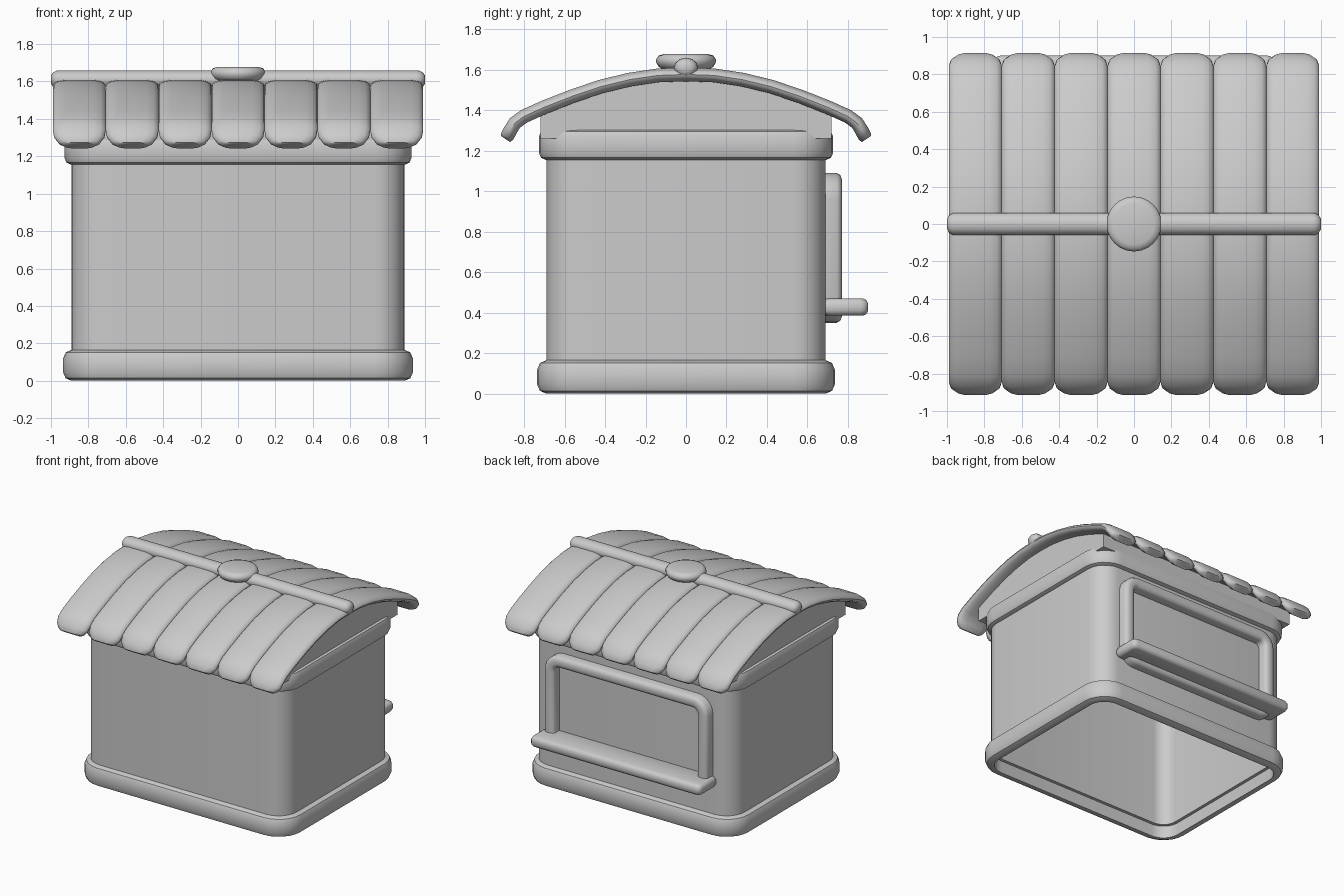
import bpy, bmesh, math
from mathutils import Vector

cube = bpy.data.objects.get("Cube")
if cube:
    bpy.data.objects.remove(cube, do_unlink=True)

GREY = (0.6, 0.6, 0.6, 1)
grey = bpy.data.materials.new("plain grey")
grey.use_nodes = True
grey.diffuse_color = GREY
grey.node_tree.nodes["Principled BSDF"].inputs["Base Color"].default_value = GREY


def loft(name, rings, closed=False, caps=True, angle=40):
    """Skin a list of equal closed rings of points."""
    bm = bmesh.new()
    rows = [[bm.verts.new(p) for p in ring] for ring in rings]
    n = len(rows[0])
    pairs = list(zip(rows, rows[1:])) + ([(rows[-1], rows[0])] if closed else [])
    for a, b in pairs:
        for i in range(n):
            j = (i + 1) % n
            bm.faces.new((a[i], a[j], b[j], b[i]))
    if caps and not closed:
        bm.faces.new(rows[0])
        bm.faces.new(rows[-1])
    bmesh.ops.recalc_face_normals(bm, faces=bm.faces)
    mesh = bpy.data.meshes.new(name)
    bm.to_mesh(mesh)
    bm.free()
    mesh.materials.append(grey)
    obj = bpy.data.objects.new(name, mesh)
    bpy.context.collection.objects.link(obj)
    bpy.ops.object.select_all(action='DESELECT')
    obj.select_set(True)
    bpy.context.view_layer.objects.active = obj
    bpy.ops.object.shade_smooth_by_angle(angle=math.radians(angle))
    return obj


def rounded_rect(hx, hy, r, steps=6):
    pts = []
    for k, (sx, sy) in enumerate([(1, 1), (-1, 1), (-1, -1), (1, -1)]):
        for i in range(steps + 1):
            a = math.pi / 2 * (k + i / steps)
            pts.append((sx * (hx - r) + r * math.cos(a), sy * (hy - r) + r * math.sin(a)))
    return pts


def frame(name, hx, hy, r, profile, place=lambda x, y, z: (x, y, z)):
    """Sweep a closed (outward offset, height) profile round a rounded rectangle."""
    rings = [[place(x, y, h) for x, y in rounded_rect(hx + o, hy + o, max(r + o, 0.01))]
             for o, h in profile]
    return loft(name, rings, closed=True)


def bevelled(o0, o1, z0, z1, b):
    """Profile with rounded outer corners and square inner ones."""
    c = b * 0.3
    return [(o0, z0), (o1 - b, z0), (o1 - c, z0 + c), (o1, z0 + b),
            (o1, z1 - b), (o1 - c, z1 - c), (o1 - b, z1), (o0, z1)]


# Hollow body with a heavy rim at foot and head
HX, HY, R = 0.89, 0.69, 0.16
frame("walls", HX, HY, R, [(-0.05, 0.1), (0, 0.1), (0, 1.2), (-0.05, 1.2)])
frame("base_rim", HX, HY, R, bevelled(-0.025, 0.045, 0, 0.165, 0.045))
frame("upper_rim", HX, HY, R, bevelled(-0.05, 0.037, 1.155, 1.305, 0.035))

# Roof centre line, from crest to curled eave, mirrored to the other side
half = [(0, 1.577), (0.14, 1.572), (0.28, 1.551), (0.42, 1.517), (0.56, 1.47),
        (0.7, 1.415), (0.8, 1.37), (0.845, 1.337), (0.868, 1.3), (0.884, 1.27), (0.892, 1.258)]
path = [Vector((-y, z)) for y, z in reversed(half[1:])] + [Vector(p) for p in half]

# Curved gable block filling the space under the roof
under = [(y, z - 0.03) for y, z in path if abs(y) < 0.71]
outline = [(-0.72, 1.26), (-0.72, 1.375)] + under + [(0.72, 1.375), (0.72, 1.26)]
loft("gables", [[(x, y, z) for y, z in outline] for x in (-0.9, 0.9)], angle=25)

# Seven pillow-shaped roof planks with rounded tips
PLANKS = 7
W = 1.98 / PLANKS / 2
upper = [(1, 0), (0.96, 0.4), (0.82, 0.75), (0.55, 1)]
section = upper + [(-a, b) for a, b in reversed(upper)]
section += [(-a, -b) for a, b in upper[1:]] + [(a, -b) for a, b in reversed(upper[1:])]
tip_width = {0: 0.6, 1: 0.78, 2: 0.95}
for k in range(PLANKS):
    cx = (k - (PLANKS - 1) / 2) * 2 * W
    rings = []
    for i, p in enumerate(path):
        last = len(path) - 1
        t = (path[min(i + 1, last)] - path[max(i - 1, 0)]).normalized()
        side = tip_width.get(min(i, last - i), 1)
        thick = 0.034 * (0.8 if i in (0, last) else 1)
        rings.append([(cx + a * W * side, p.x - t.y * b * thick, p.y + t.x * b * thick)
                      for a, b in section])
    loft(f"roof_plank_{k + 1}", rings)


def turned(name, profile, place, sides):
    """Surface of revolution from (radius, position along axis) pairs."""
    angles = [2 * math.pi * i / sides for i in range(sides)]
    return loft(name, [[place(r * math.cos(a), r * math.sin(a), t) for a in angles]
                       for r, t in profile])


# Ridge pole and the round cap at its middle
pole = [(0.025, 1), (0.045, 0.99), (0.058, 0.97), (0.06, 0.95)]
pole = [(r, -t) for r, t in pole] + [(r, t) for r, t in reversed(pole)]
turned("ridge_pole", pole, lambda a, b, t: (t, a, 1.61 + 0.83 * b), 12)
cap = [(0.11, 1.6), (0.135, 1.615), (0.147, 1.635), (0.147, 1.653), (0.135, 1.67), (0.11, 1.678)]
turned("ridge_cap", cap, lambda a, b, t: (a, b, t), 24)

# Window surround on the back wall
tube = [(-0.09, 0.68), (-0.09, 0.745), (-0.08, 0.762), (-0.06, 0.77),
        (-0.03, 0.77), (-0.01, 0.762), (0, 0.745), (0, 0.68)]
frame("window_frame", 0.72, 0.37, 0.13, tube, lambda x, y, h: (x, h, y + 0.72))

# Sill below the window
sill = [(x, y + 0.785) for x, y in rounded_rect(0.75, 0.115, 0.035, 3)]
levels = [(0.385, 0.025), (0.392, 0.01), (0.41, 0), (0.445, 0), (0.463, 0.01), (0.47, 0.025)]
loft("window_sill", [[(x * (1 - d / 0.75), 0.785 + (y - 0.785) * (1 - d / 0.115), z)
                      for x, y in sill] for z, d in levels])
